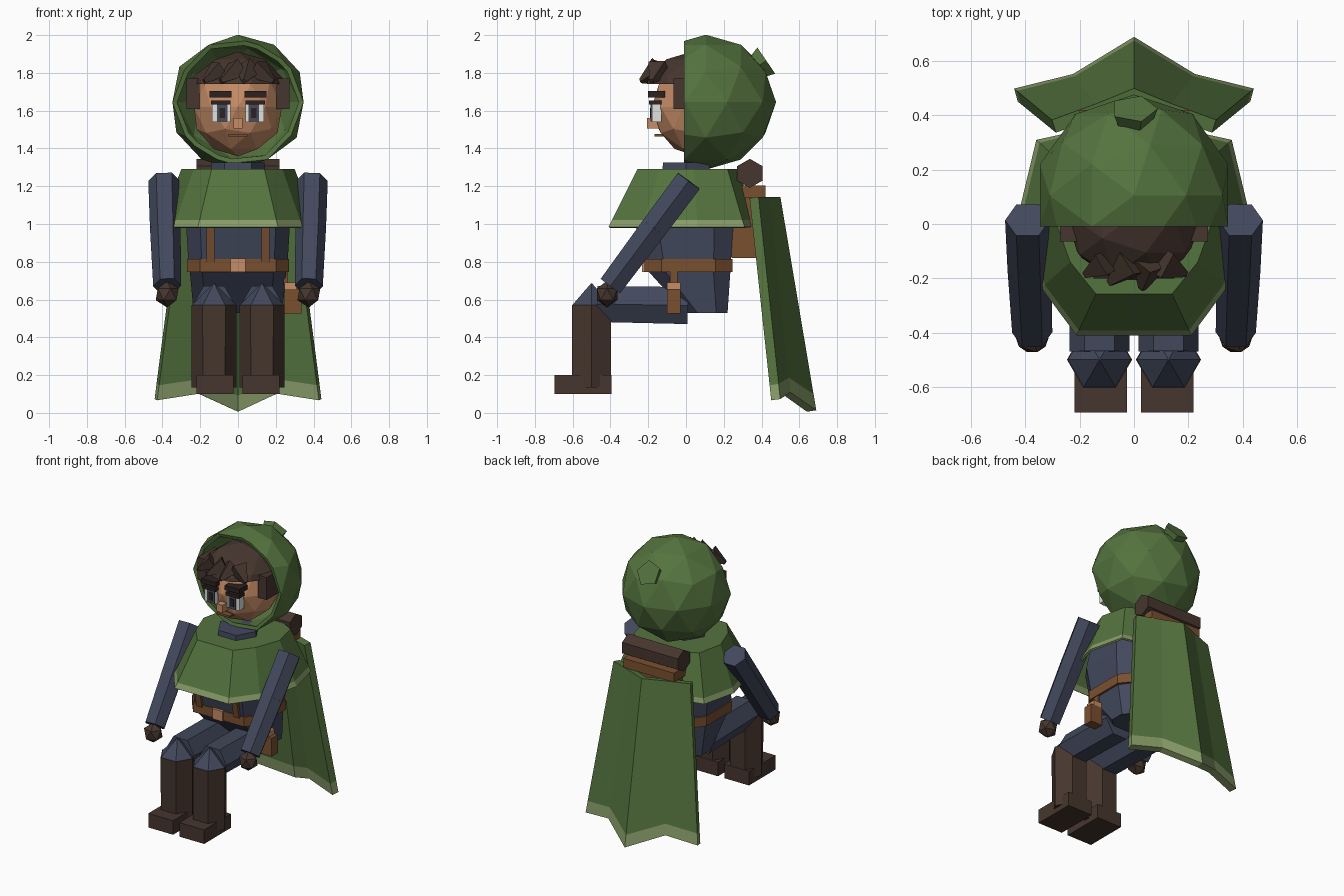
import bpy, bmesh, math
from mathutils import Vector

if "Cube" in bpy.data.objects:
    bpy.data.objects.remove(bpy.data.objects["Cube"])


def material(name, r, g, b):
    m = bpy.data.materials.new(name)
    m.diffuse_color = [(c / 255 / 12.92 if c < 11 else ((c / 255 + 0.055) / 1.055) ** 2.4)
                       for c in (r, g, b)] + [1]
    m.use_nodes = True
    m.node_tree.nodes["Principled BSDF"].inputs["Base Color"].default_value = m.diffuse_color
    return m


GREEN = material("cloak_green", 84, 115, 62)
TRIM = material("pale_green_trim", 136, 156, 104)
NAVY = material("navy_cloth", 66, 72, 92)
LEATHER = material("tan_leather", 122, 80, 48)
DARK = material("dark_brown", 70, 54, 46)
SKIN = material("skin", 198, 140, 102)
WHITE = material("eye_white", 225, 225, 222)
IRIS = material("eye_grey", 72, 76, 90)
BROW = material("brow_brown", 44, 34, 32)


def finish(name, bm, mats, solid=0, offset=-1):
    bmesh.ops.recalc_face_normals(bm, faces=bm.faces)
    me = bpy.data.meshes.new(name)
    bm.to_mesh(me)
    bm.free()
    for m in mats:
        me.materials.append(m)
    ob = bpy.data.objects.new(name, me)
    bpy.context.collection.objects.link(ob)
    if solid:
        mod = ob.modifiers.new("thickness", 'SOLIDIFY')
        mod.thickness, mod.offset = solid, offset
    return ob


def loft(name, rings, mats, closed=True, bottom=True, top=True, bands=None, solid=0, offset=-1):
    """Skin a list of point rings; bands gives the material of each band."""
    bm = bmesh.new()
    rows = [[bm.verts.new(p) for p in ring] for ring in rings]
    n = len(rows[0])
    for k in range(len(rows) - 1):
        for i in range(n if closed else n - 1):
            j = (i + 1) % n
            f = bm.faces.new((rows[k][i], rows[k][j], rows[k + 1][j], rows[k + 1][i]))
            f.material_index = bands[k] if bands else 0
    if closed and bottom:
        bm.faces.new(rows[0][::-1])
    if closed and top:
        bm.faces.new(rows[-1]).material_index = bands[-1] if bands else 0
    return finish(name, bm, mats, solid, offset)


def rod(name, a, b, r0, r1, sides, mat, u=(1, 0, 0)):
    """Straight prism or frustum from a to b, first corner towards u."""
    a, b = Vector(a), Vector(b)
    d = (b - a).normalized()
    u = Vector(u)
    u = (u - d * u.dot(d)).normalized()
    v = d.cross(u)
    ang = [math.tau * i / sides for i in range(sides)]
    rings = [[c + (u * math.cos(t) + v * math.sin(t)) * r for t in ang] for c, r in ((a, r0), (b, r1))]
    return loft(name, rings, [mat])


def box(name, x, y, z, mat):
    pts = lambda h: [(x[0], y[0], h), (x[1], y[0], h), (x[1], y[1], h), (x[0], y[1], h)]
    return loft(name, [pts(z[0]), pts(z[1])], [mat])


def ball(name, centre, size, mat, detail=2, cut=None, fill=False, solid=0):
    """Faceted ball; cut = (point, normal) removes the side the normal points to."""
    bm = bmesh.new()
    bmesh.ops.create_icosphere(bm, subdivisions=detail, radius=1)
    for v in bm.verts:
        v.co = Vector([c + p * s for c, p, s in zip(centre, v.co, size)])
    if cut:
        bmesh.ops.bisect_plane(bm, geom=bm.verts[:] + bm.edges[:] + bm.faces[:],
                               plane_co=cut[0], plane_no=cut[1], clear_outer=True)
        if fill:
            bmesh.ops.holes_fill(bm, edges=[e for e in bm.edges if e.is_boundary])
    return finish(name, bm, [mat], solid)


def octagon(x, xc, y0, y1, c, z):
    half = [(xc, y0), (x, y0 + c), (x, y1 - c), (xc, y1)]
    return [(px, py, z) for px, py in half] + [(-px, py, z) for px, py in half[::-1]]


# Head, hair and hood
ball("head", (0, 0.06, 1.62), (0.245, 0.24, 0.262), SKIN)
ball("hair", (0, 0.03, 1.64), (0.275, 0.27, 0.272), DARK, cut=((0, 0, 1.74), (0, 0, -1)), fill=True)
for i, (x0, x1, w) in enumerate([(-0.10, -0.18, 0.06), (0.0, -0.09, 0.07), (0.06, 0.03, 0.07), (0.1, 0.19, 0.07)]):
    rod(f"fringe_{i}", (x0, -0.14, 1.82), (x1, -0.25 + abs(x1) * 0.35, 1.755), w, 0.015, 4, DARK)
ball("hood", (0, 0.105, 1.645), (0.365, 0.372, 0.357), GREEN,
     cut=((0, -0.01, 0), (0, -1, 0)), solid=0.025)
rod("hood_tip", (0, 0.33, 1.80), (0, 0.425, 1.865), 0.05, 0.088, 5, GREEN)

# Face
box("nose", (-0.024, 0.024), (-0.207, -0.14), (1.505, 1.56), SKIN)
box("mouth", (-0.05, 0.05), (-0.168, -0.11), (1.462, 1.476), LEATHER)
for s, side in ((-1, "right"), (1, "left")):
    def xs(a, b):
        return sorted((s * a, s * b))
    box(side + "_eye", xs(0.04, 0.137), (-0.181, -0.13), (1.54, 1.635), WHITE)
    box(side + "_iris", xs(0.055, 0.112), (-0.187, -0.18), (1.542, 1.632), IRIS)
    box(side + "_pupil", xs(0.07, 0.098), (-0.191, -0.186), (1.56, 1.615), BROW)
    box(side + "_eyelid", xs(0.04, 0.143), (-0.195, -0.13), (1.632, 1.655), BROW)
    box(side + "_brow", xs(0.035, 0.15), (-0.2, -0.11), (1.67, 1.703), BROW)
    box(side + "_sideburn", xs(0.205, 0.272), (-0.065, 0.12), (1.61, 1.77), DARK)

# Collar, torso, belt and straps
rod("collar", (0, 0, 1.24), (0, 0, 1.325), 0.15, 0.14, 6, NAVY)
loft("torso", [octagon(0.26, 0.19, -0.2, 0.235, 0.09, 0.75),
               octagon(0.275, 0.2, -0.25, 0.25, 0.1, 1.0),
               octagon(0.24, 0.14, -0.2, 0.22, 0.1, 1.27)], [NAVY])
loft("pelvis", [octagon(0.235, 0.17, 0.0, 0.22, 0.06, 0.53),
                octagon(0.255, 0.19, -0.2, 0.235, 0.09, 0.75)], [NAVY])
loft("belt", [octagon(0.27, 0.2, -0.22, 0.247, 0.09, z) for z in (0.747, 0.815)], [LEATHER])
box("buckle", (-0.04, 0.04), (-0.232, -0.2), (0.745, 0.818), SKIN)
for s, side in ((-1, "right"), (1, "left")):
    x = sorted((s * 0.125, s * 0.168))
    loft(side + "_strap", [[(x[0], y, z), (x[1], y, z), (x[1], y + 0.05, z), (x[0], y + 0.05, z)]
                           for y, z in ((-0.228, 0.8), (-0.268, 1.0), (-0.22, 1.25))], [LEATHER])

# Belt pouch
box("pouch", (0.245, 0.335), (-0.1, -0.03), (0.525, 0.655), LEATHER)
box("pouch_flap", (0.245, 0.31), (-0.1, -0.03), (0.655, 0.69), SKIN)
box("pouch_loop", (0.24, 0.265), (-0.085, -0.045), (0.68, 0.76), LEATHER)

# Shoulder capelet with pale hem
hem = [(0.212, -0.41), (0.342, -0.235), (0.42, 0.06), (0.36, 0.31), (0.2, 0.345)]
neck = [(0.14, -0.258), (0.235, -0.14), (0.3, 0.04), (0.26, 0.22), (0.14, 0.29)]


def shawl_ring(t, z):
    half = [(a[0] + (b[0] - a[0]) * t, a[1] + (b[1] - a[1]) * t, z) for a, b in zip(hem, neck)]
    return half + [(-x, y, z) for x, y, z in half[::-1]]


loft("capelet", [shawl_ring(0, 0.985), shawl_ring(0.12, 1.02), shawl_ring(1, 1.29)],
     [GREEN, TRIM], bottom=False, bands=[1, 0, 0], solid=0.015)

# Long cape: folded sheet with pale hem
top = [(0.295, 0.36, 1.14), (0.13, 0.42, 1.14), (0.0, 0.475, 1.14)]
low = [(0.435, 0.475, 0.07), (0.215, 0.53, 0.105), (0.0, 0.665, 0.01)]


def cape_row(t):
    half = [tuple(p + (q - p) * t for p, q in zip(a, b)) for a, b in zip(low, top)]
    return half + [(-x, y, z) for x, y, z in half[1::-1]]


loft("cape", [cape_row(0), cape_row(0.075), cape_row(1)], [GREEN, TRIM], closed=False,
     bands=[1, 0], solid=0.05, offset=0)

# Pack and bedroll
box("pack", (-0.19, 0.19), (0.24, 0.385), (0.82, 1.17), LEATHER)
box("pack_lid", (-0.2, 0.2), (0.285, 0.42), (1.14, 1.205), LEATHER)
rod("bedroll", (-0.22, 0.338, 1.268), (0.22, 0.338, 1.268), 0.077, 0.077, 6, DARK, u=(0, 0, 1))

# Arms and legs
for s, side in ((-1, "right"), (1, "left")):
    elbow = (s * 0.385, -0.17, 0.98)
    rod(side + "_upper_arm", (s * 0.392, 0.015, 1.228), elbow, 0.083, 0.081, 6, NAVY)
    rod(side + "_forearm", elbow, (s * 0.375, -0.4, 0.672), 0.081, 0.074, 6, NAVY)
    ball(side + "_hand", (s * 0.375, -0.418, 0.628), (0.068, 0.064, 0.07), DARK, detail=1)
    x = s * 0.127
    rod(side + "_thigh", (x, 0.01, 0.568), (x, -0.47, 0.577), 0.113, 0.11, 6, NAVY)
    rod(side + "_knee", (x, -0.5, 0.57), (x, -0.5, 0.685), 0.118, 0.004, 6, NAVY)
    rod(side + "_boot_shaft", (x, -0.5, 0.135), (x, -0.5, 0.572), 0.118, 0.12, 6, DARK)
    box(side + "_foot", sorted((s * 0.025, s * 0.22)), (-0.695, -0.395), (0.1, 0.2), DARK)
